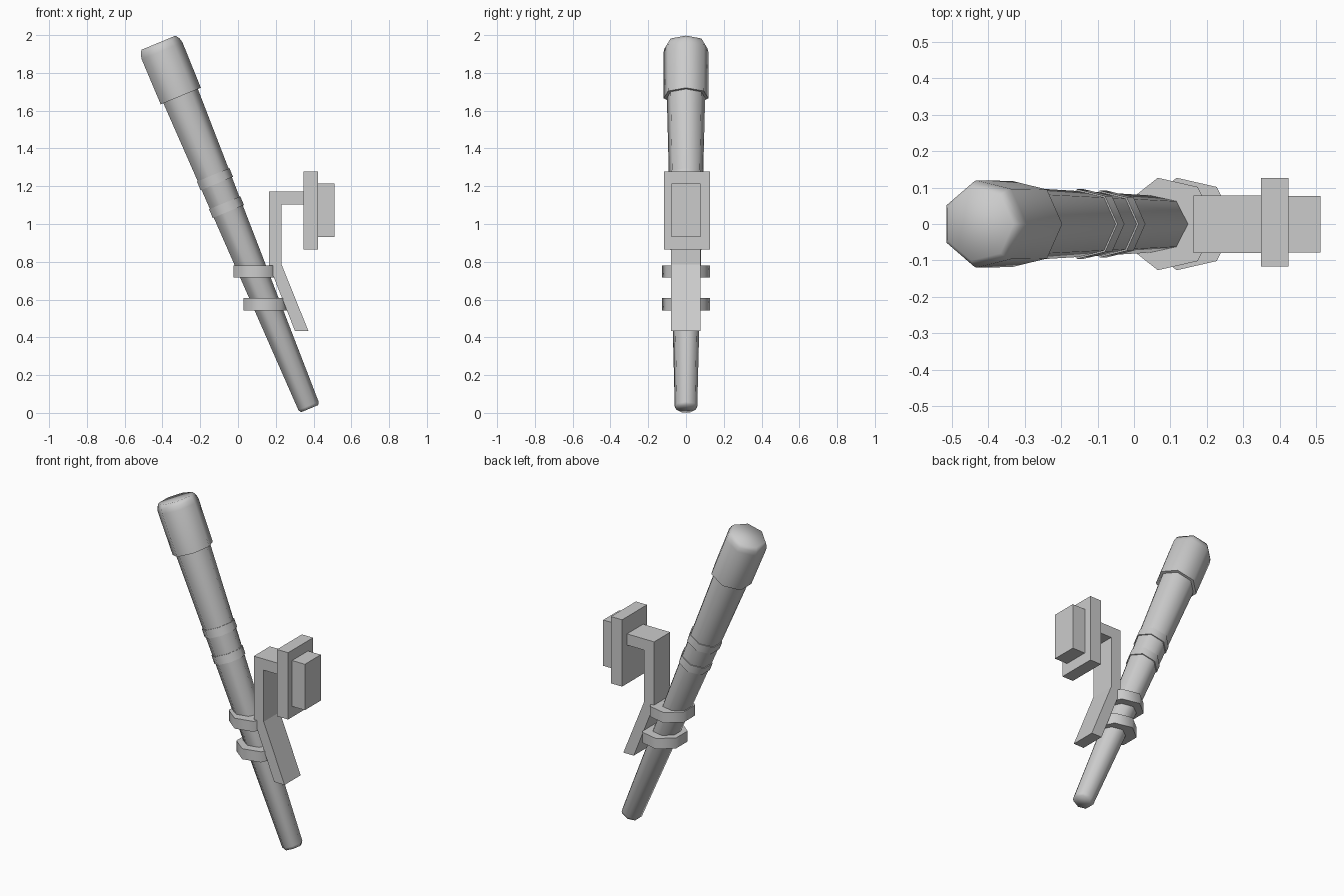
import bpy, bmesh, math
from mathutils import Matrix, Vector

if "Cube" in bpy.data.objects:
    bpy.data.objects.remove(bpy.data.objects["Cube"])

SIDES = 7


def finish(name, bm, smooth_angle=None):
    bmesh.ops.recalc_face_normals(bm, faces=bm.faces)
    me = bpy.data.meshes.new(name)
    bm.to_mesh(me)
    bm.free()
    ob = bpy.data.objects.new(name, me)
    bpy.context.collection.objects.link(ob)
    if smooth_angle:
        for p in me.polygons:
            p.use_smooth = True
        me.set_sharp_from_angle(angle=math.radians(smooth_angle))
    return ob


def lathe(name, profile, matrix, smooth_angle):
    """Closed seven-sided solid from (radius, height) pairs."""
    bm = bmesh.new()
    rings = []
    for r, h in profile:
        rings.append([bm.verts.new(matrix @ Vector((r * math.cos(a), r * math.sin(a), h)))
                      for a in (2 * math.pi * i / SIDES for i in range(SIDES))])
    for a, b in zip(rings, rings[1:]):
        for i in range(SIDES):
            j = (i + 1) % SIDES
            bm.faces.new((a[i], a[j], b[j], b[i]))
    bm.faces.new(rings[0])
    bm.faces.new(rings[-1])
    return finish(name, bm, smooth_angle)


def extrude_xz(name, outline, y0, y1):
    bm = bmesh.new()
    face = bm.faces.new([bm.verts.new((x, y0, z)) for x, z in outline])
    res = bmesh.ops.extrude_face_region(bm, geom=[face])
    moved = [v for v in res["geom"] if isinstance(v, bmesh.types.BMVert)]
    bmesh.ops.translate(bm, verts=moved, vec=(0, y1 - y0, 0))
    return finish(name, bm)


def box(name, x0, x1, y0, y1, z0, z1):
    return extrude_xz(name, [(x0, z0), (x1, z0), (x1, z1), (x0, z1)], y0, y1)


# leaning axis of the rod
tilt = Matrix.Translation((0.375, 0, 0.025)) @ Matrix.Rotation(math.radians(-22.5), 4, 'Y')

# tapered rod
def rod_r(t):
    return 0.061 + 0.024 * t

lathe("rod", [(0.052, -0.004), (0.061, 0.012), (rod_r(1.80), 1.80)], tilt, 70)

# raised bands on the rod
for name, t in (("lower_band", 1.125), ("upper_band", 1.285)):
    lathe(name, [(rod_r(t) + 0.006, t), (rod_r(t) + 0.006, t + 0.05)], tilt, 70)

# rounded end cap
lathe("end_cap", [(0.121, 1.786), (0.123, 2.045), (0.117, 2.071), (0.103, 2.092)], tilt, 70)

# horizontal clamps holding the rod to the bracket
for name, x, z0, z1 in (("upper_clamp", 0.094, 0.717, 0.781), ("lower_clamp", 0.146, 0.542, 0.607)):
    lathe(name, [(0.13, z0), (0.13, z1)], Matrix.Translation((x, 0, 0)), 70)

# bent bracket
extrude_xz("bracket", [(0.163, 1.172), (0.35, 1.172), (0.35, 1.103), (0.231, 1.103),
                       (0.231, 0.785), (0.373, 0.433), (0.302, 0.433), (0.163, 0.785)],
           -0.079, 0.078)

# stacked mounting plates
box("mount_plate", 0.348, 0.424, -0.117, 0.126, 0.865, 1.277)
box("mount_block", 0.423, 0.511, -0.078, 0.077, 0.931, 1.214)
